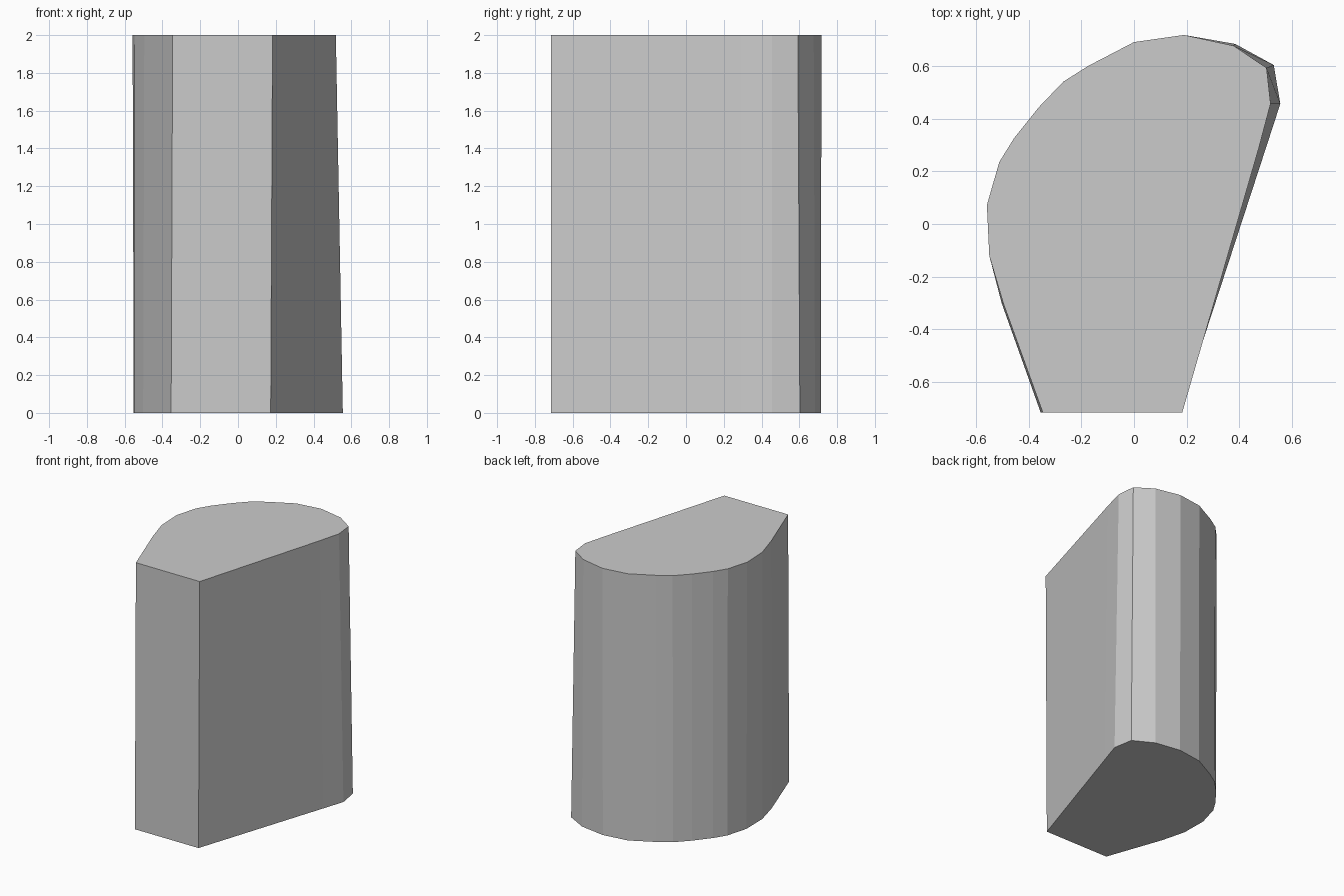
import bpy

# Matching outlines (counter-clockwise, seen from above)
top = [(-0.346, -0.715), (0.183, -0.715), (0.474, 0.29), (0.518, 0.456),
       (0.503, 0.592), (0.378, 0.676), (0.19, 0.717), (0.0, 0.69),
       (-0.173, 0.60), (-0.268, 0.54), (-0.36, 0.444), (-0.454, 0.327),
       (-0.511, 0.235), (-0.558, 0.072), (-0.549, -0.12), (-0.496, -0.30)]
# The base flares slightly on the right and tucks in at the left
bottom = [(-0.354, -0.715), (0.173, -0.715), (0.501, 0.29), (0.555, 0.456),
          (0.53, 0.603), (0.384, 0.683), (0.19, 0.714), (0.0, 0.687),
          (-0.171, 0.597), (-0.266, 0.536), (-0.358, 0.44), (-0.450, 0.325),
          (-0.507, 0.233), (-0.552, 0.072), (-0.549, -0.12), (-0.502, -0.30)]

# Lofted block: two caps joined by side walls
n = len(top)
verts = [(x, y, 0) for x, y in bottom] + [(x, y, 2) for x, y in top]
faces = [tuple(reversed(range(n))), tuple(range(n, 2 * n))]
for i in range(n):
    j = (i + 1) % n
    faces.append((i, j, j + n, i + n))

mesh = bpy.data.meshes.new("rounded_block")
mesh.from_pydata(verts, [], faces)
mesh.update()
block = bpy.data.objects.new("rounded_block", mesh)
bpy.context.collection.objects.link(block)

# Smooth rounded walls, crisp corners
bpy.context.view_layer.objects.active = block
block.select_set(True)
bpy.ops.object.shade_flat()
